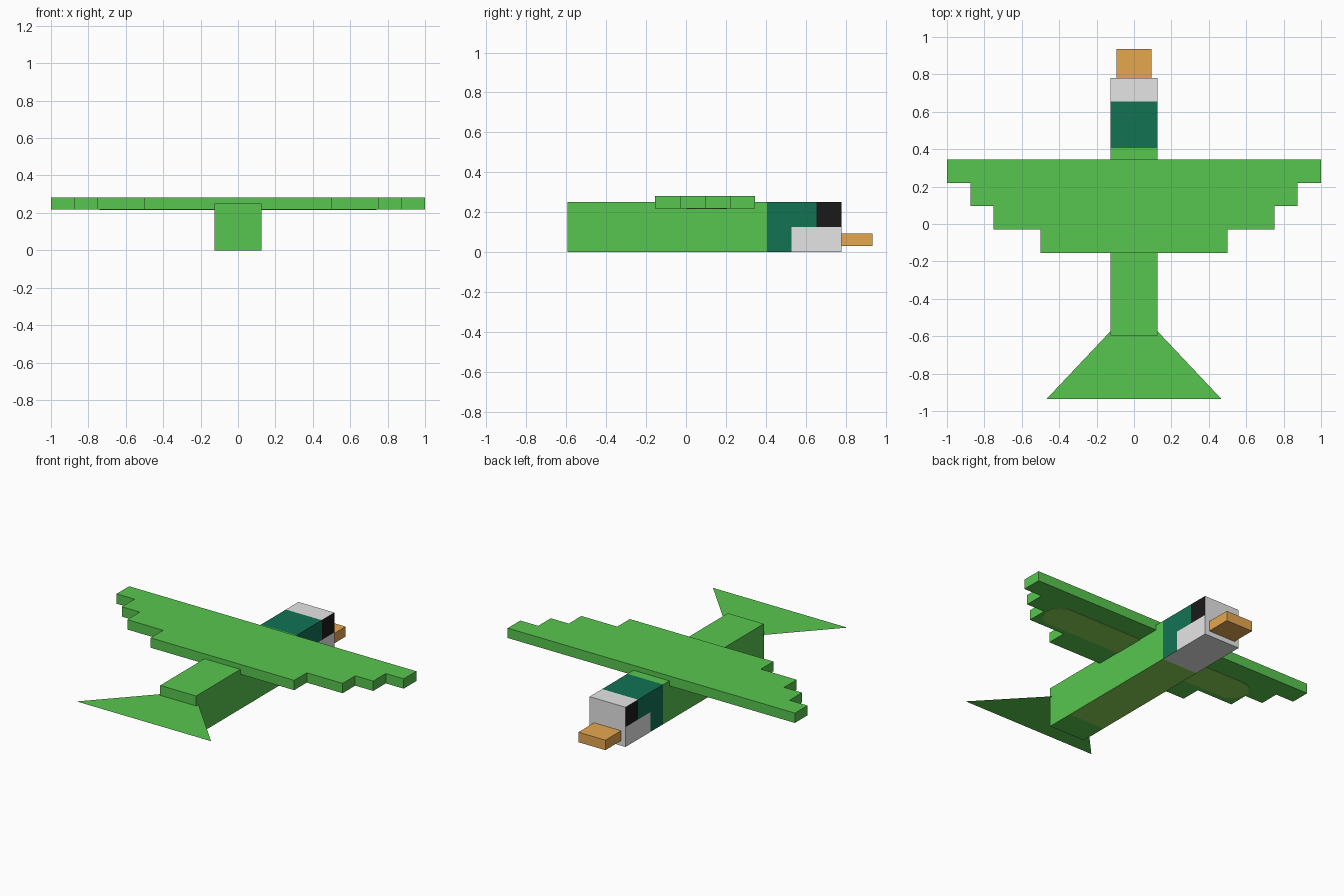
import bpy, bmesh, math

if "Cube" in bpy.data.objects:
    bpy.data.objects.remove(bpy.data.objects["Cube"])

def srgb(r, g, b):
    f = lambda c: c / 12.92 if c <= 0.04045 else ((c + 0.055) / 1.055) ** 2.4
    return (f(r / 255), f(g / 255), f(b / 255), 1)

def material(name, rgb):
    m = bpy.data.materials.new(name)
    m.diffuse_color = srgb(*rgb)
    m.use_nodes = True
    m.node_tree.nodes["Principled BSDF"].inputs["Base Color"].default_value = m.diffuse_color
    return m

GREEN = material("leaf green", (88, 198, 78))
TEAL = material("dark teal", (18, 115, 84))
WHITE = material("pale grey", (229, 229, 229))
BLACK = material("black", (26, 26, 26))
ORANGE = material("beak orange", (230, 167, 79))
OLIVE = material("belly olive", (140, 214, 88))

def finish(name, bm, mats):
    bmesh.ops.recalc_face_normals(bm, faces=bm.faces)
    me = bpy.data.meshes.new(name)
    bm.to_mesh(me)
    bm.free()
    for m in mats:
        me.materials.append(m)
    ob = bpy.data.objects.new(name, me)
    bpy.context.collection.objects.link(ob)
    return ob

def box(name, lo, hi, mats, cuts=(), rule=None):
    """Box from corner to corner, cut at (axis, value) and coloured by rule(centre, normal)."""
    bm = bmesh.new()
    bmesh.ops.create_cube(bm, size=1)
    for v in bm.verts:
        v.co = [lo[i] if v.co[i] < 0 else hi[i] for i in range(3)]
    for axis, value in cuts:
        co, no = [0, 0, 0], [0, 0, 0]
        co[axis], no[axis] = value, 1
        bmesh.ops.bisect_plane(bm, geom=bm.verts[:] + bm.edges[:] + bm.faces[:],
                               plane_co=co, plane_no=no)
    bm.normal_update()
    if rule:
        for f in bm.faces:
            f.material_index = rule(f.calc_center_median(), f.normal)
    return finish(name, bm, mats)

def plate(name, outline, z0, z1, mat):
    """Flat outline, extruded upward when z1 > z0."""
    bm = bmesh.new()
    face = bm.faces.new([bm.verts.new((x, y, z0)) for x, y in outline])
    if z1 > z0:
        ext = bmesh.ops.extrude_face_region(bm, geom=[face])["geom"]
        for v in ext:
            if isinstance(v, bmesh.types.BMVert):
                v.co.z = z1
    return finish(name, bm, [mat])

# Body with an olive belly
box("body", (-0.125, -0.595, 0), (0.125, 0.405, 0.25), [GREEN, OLIVE], [(1, -0.42)],
    lambda c, n: 1 if n.z < -0.5 and c.y > -0.42 else 0)

# Head: teal nape, pale face and throat, black eyes
def head_colour(c, n):
    if n.z < -0.5 or n.y > 0.5:
        return 1
    if n.z > 0.5:
        return 1 if c.y > 0.655 else 0
    if n.y < -0.5:
        return 0
    if c.z > 0.125:
        return 2 if c.y > 0.655 else 0
    return 1 if c.y > 0.53 else 0

box("head", (-0.125, 0.405, 0), (0.125, 0.78, 0.25), [TEAL, WHITE, BLACK],
    [(1, 0.53), (1, 0.655), (2, 0.125)], head_colour)
box("beak", (-0.094, 0.78, 0.031), (0.094, 0.936, 0.094), [ORANGE])

# Stepped wings as one outline
right = []
for i, half in enumerate((1.0, 0.875, 0.75, 0.5)):
    y = 0.345 - 0.125 * i
    right += [(half, y), (half, y - 0.125)]
plate("wings", right + [(-x, y) for x, y in reversed(right)], 0.219, 0.281, GREEN)

# Olive patches under the wings with rounded tips
R, CY = 0.1, 0.105
for side, label in ((1, "right"), (-1, "left")):
    arc = [(0.64 + R * math.cos(a), CY + R * math.sin(a))
           for a in (math.pi * (k / 10 - 0.5) for k in range(11))]
    pts = [(0.12, CY - R)] + arc + [(0.12, CY + R)]
    plate(label + "_wing_patch", [(side * x, y) for x, y in pts], 0.2165, 0.2195, OLIVE)

# Flat triangular tail fan
plate("tail", [(0, -0.44), (-0.468, -0.936), (0.468, -0.936)], 0.1875, 0.1875, GREEN)
